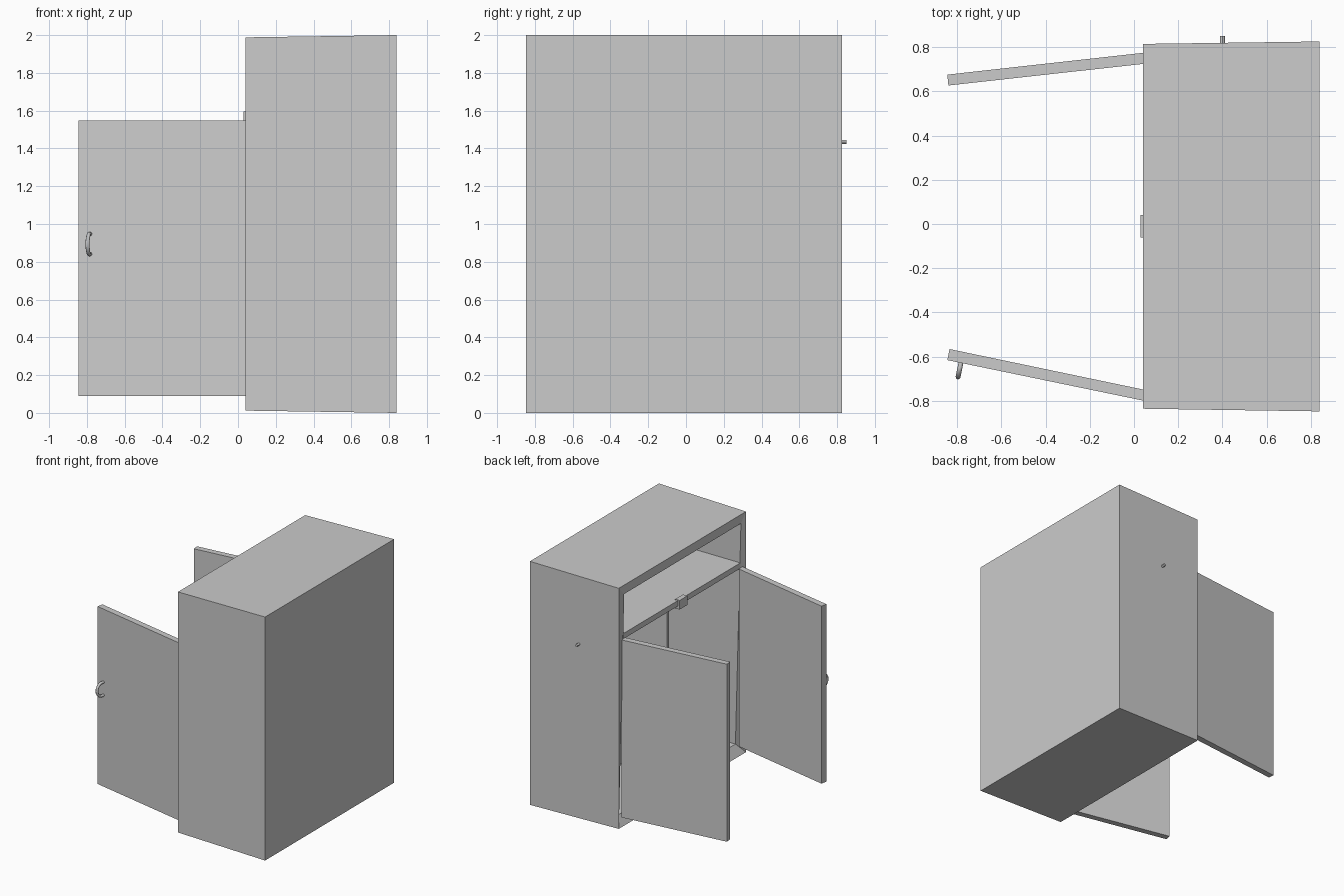
import bpy, bmesh
from mathutils import Vector

if "Cube" in bpy.data.objects:
    bpy.data.objects.remove(bpy.data.objects["Cube"])


def make_object(name, bm):
    bmesh.ops.recalc_face_normals(bm, faces=bm.faces)
    mesh = bpy.data.meshes.new(name)
    bm.to_mesh(mesh)
    bm.free()
    obj = bpy.data.objects.new(name, mesh)
    bpy.context.collection.objects.link(obj)
    return obj


def rect_ring(bm, x, y0, y1, z0, z1, x_low=None):
    """Rectangle facing along x; the lower edge may sit at another depth."""
    xl = x if x_low is None else x_low
    return [bm.verts.new(p) for p in
            ((xl, y0, z0), (xl, y1, z0), (x, y1, z1), (x, y0, z1))]


def prism(name, outline, z0, z1):
    bm = bmesh.new()
    face = bm.faces.new([bm.verts.new((x, y, z0)) for x, y in outline])
    ext = bmesh.ops.extrude_face_region(bm, geom=[face])
    tops = [v for v in ext["geom"] if isinstance(v, bmesh.types.BMVert)]
    bmesh.ops.translate(bm, verts=tops, vec=(0, 0, z1 - z0))
    return make_object(name, bm)


def box(name, x0, x1, y0, y1, z0, z1):
    return prism(name, [(x0, y0), (x1, y0), (x1, y1), (x0, y1)], z0, z1)


# Cabinet shell: tapered outside, rim and hollow inside
bm = bmesh.new()
rings = [
    rect_ring(bm, 0.84, -0.848, 0.826, 0.0, 2.0),
    rect_ring(bm, 0.04, -0.836, 0.815, 0.012, 1.988),
    rect_ring(bm, 0.04, -0.77, 0.745, 0.09, 1.915, x_low=0.09),
    rect_ring(bm, 0.775, -0.77, 0.745, 0.09, 1.915),
]
for a, b in zip(rings, rings[1:]):
    for i in range(4):
        j = (i + 1) % 4
        bm.faces.new((a[i], a[j], b[j], b[i]))
bm.faces.new(rings[0])
bm.faces.new(rings[-1])
make_object("cabinet_shell", bm)

# Upper shelf, door catch and inner divider
box("upper_shelf", 0.045, 0.775, -0.77, 0.745, 1.545, 1.59)
box("door_catch", 0.03, 0.07, -0.06, 0.04, 1.52, 1.595)
box("inner_divider", 0.17, 0.775, -0.025, 0.005, 0.09, 1.545)

# Two opened doors
prism("left_door", [(0.045, 0.725), (0.045, 0.775), (-0.845, 0.676), (-0.84, 0.627)], 0.09, 1.548)
prism("right_door", [(0.045, -0.80), (0.045, -0.75), (-0.835, -0.566), (-0.845, -0.616)], 0.09, 1.548)

# Curved pull handle on the right door
out = Vector((-0.2, -0.98, 0)).normalized()
foot = Vector((-0.782, -0.622, 0))
curve = bpy.data.curves.new("door_handle", "CURVE")
curve.dimensions = "3D"
curve.bevel_depth = 0.011
curve.bevel_resolution = 2
curve.resolution_u = 5
curve.use_fill_caps = True
path = [(0.0, 0.84), (0.045, 0.845), (0.072, 0.893), (0.045, 0.942), (0.0, 0.948)]
spline = curve.splines.new("BEZIER")
spline.bezier_points.add(len(path) - 1)
for point, (d, z) in zip(spline.bezier_points, path):
    point.co = foot + out * d + Vector((0, 0, z))
    point.handle_left_type = point.handle_right_type = "AUTO"
handle = bpy.data.objects.new("door_handle", curve)
bpy.context.collection.objects.link(handle)

# Small peg on the cabinet side
bpy.ops.mesh.primitive_cylinder_add(vertices=12, radius=0.011, depth=0.05,
                                    location=(0.4, 0.825, 1.435),
                                    rotation=(1.5708, 0, 0))
peg = bpy.context.object
peg.name = "side_peg"
bpy.ops.object.shade_smooth_by_angle()
